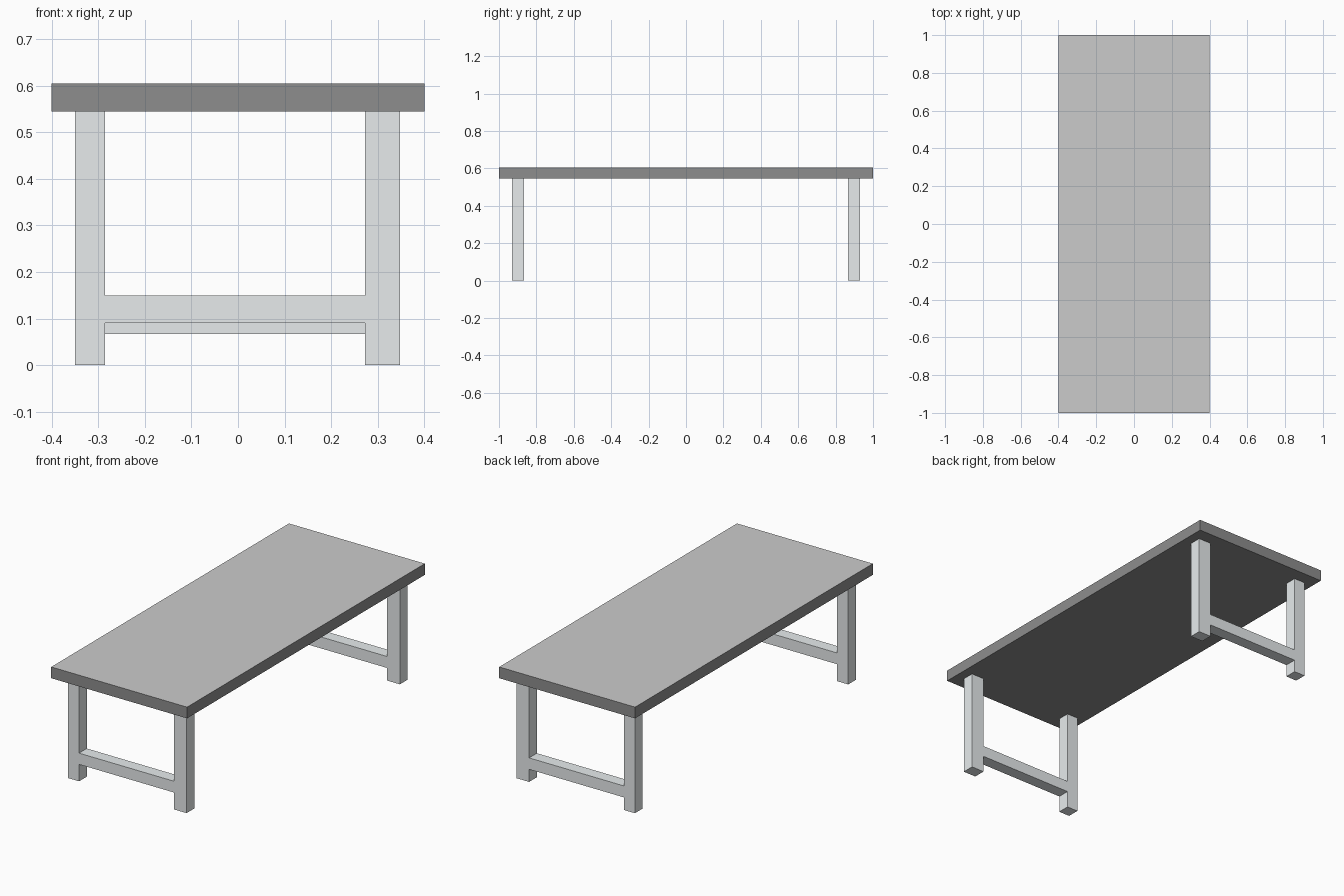
import bpy
import bmesh

if "Cube" in bpy.data.objects:
    bpy.data.objects.remove(bpy.data.objects["Cube"])


def material(name, rgb):
    mat = bpy.data.materials.new(name)
    mat.diffuse_color = (*rgb, 1.0)
    mat.use_nodes = True
    mat.node_tree.nodes["Principled BSDF"].inputs["Base Color"].default_value = mat.diffuse_color
    return mat


METAL = material("pale_metal", (0.80, 0.835, 0.845))
DARK = material("dark_edge", (0.27, 0.27, 0.27))
SURFACE = material("grey_surface", (0.69, 0.69, 0.69))


def add_object(name, bm, *mats):
    mesh = bpy.data.meshes.new(name)
    bmesh.ops.recalc_face_normals(bm, faces=bm.faces)
    bm.to_mesh(mesh)
    bm.free()
    for mat in mats:
        mesh.materials.append(mat)
    obj = bpy.data.objects.new(name, mesh)
    bpy.context.collection.objects.link(obj)
    return obj


LEG_TOP = 0.545
TOP = 0.605


# Leg frame: H-shaped outline (two legs joined by a rung) extruded along y
def leg_frame(name, y0, y1, rung_low, rung_high):
    left, left_in, right_in, right = -0.35, -0.285, 0.273, 0.348
    outline = [
        (left, 0), (left_in, 0), (left_in, rung_low),
        (right_in, rung_low), (right_in, 0), (right, 0),
        (right, LEG_TOP), (right_in, LEG_TOP), (right_in, rung_high),
        (left_in, rung_high), (left_in, LEG_TOP), (left, LEG_TOP),
    ]
    bm = bmesh.new()
    face = bm.faces.new([bm.verts.new((x, y0, z)) for x, z in outline])
    ext = bmesh.ops.extrude_face_region(bm, geom=[face], use_keep_orig=True)
    verts = [g for g in ext["geom"] if isinstance(g, bmesh.types.BMVert)]
    bmesh.ops.translate(bm, verts=verts, vec=(0, y1 - y0, 0))
    return add_object(name, bm, METAL)


leg_frame("front_leg_frame", -0.93, -0.865, 0.09, 0.15)
leg_frame("back_leg_frame", 0.865, 0.93, 0.067, 0.128)

# Tabletop: dark slab with a lighter upper face
bm = bmesh.new()
bmesh.ops.create_cube(bm, size=1.0)
bmesh.ops.scale(bm, verts=bm.verts, vec=(0.8, 2.0, TOP - LEG_TOP))
bmesh.ops.translate(bm, verts=bm.verts, vec=(0, 0, (TOP + LEG_TOP) / 2))
bm.normal_update()
for f in bm.faces:
    f.material_index = 1 if f.normal.z > 0.9 else 0
add_object("tabletop", bm, DARK, SURFACE)
